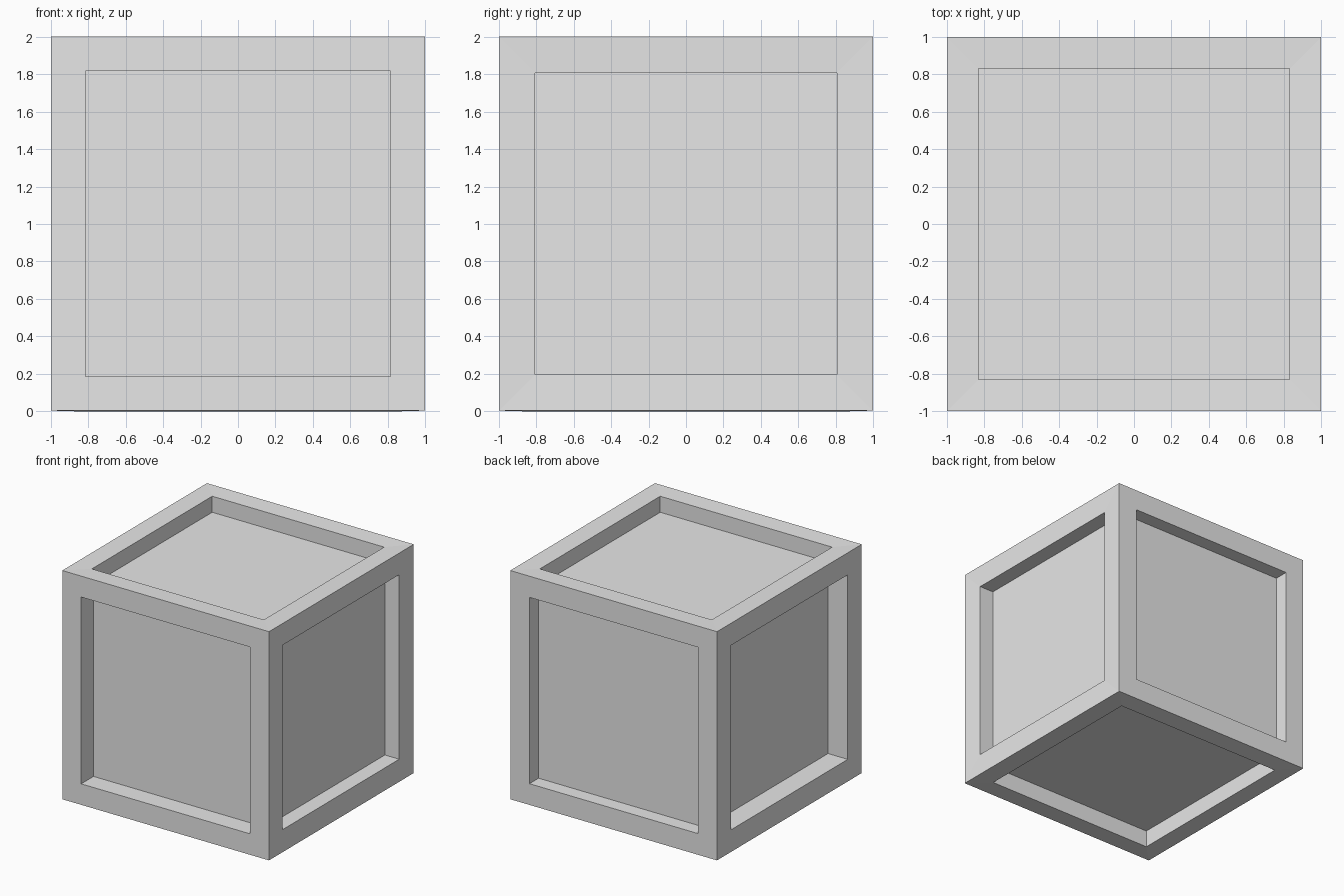
import bpy
import bmesh
from mathutils import Vector

# Remove the default object
default = bpy.data.objects.get("Cube")
if default:
    bpy.data.objects.remove(default, do_unlink=True)

grey = bpy.data.materials.new("plain grey")
grey.use_nodes = True
colour = (0.8, 0.8, 0.8, 1)
grey.diffuse_color = colour
grey.node_tree.nodes["Principled BSDF"].inputs["Base Color"].default_value = colour

# Per side: outward direction, half-width of opening, rim shift, panel depth
SIDES = [
    ((0, -1, 0), 0.815, 0.0, 0.17),
    ((0, 1, 0), 0.813, 0.0, 0.126),
    ((1, 0, 0), 0.805, -0.005, 0.138),
    ((-1, 0, 0), 0.805, 0.0, 0.19),
    ((0, 0, 1), 0.83, -0.005, 0.14),
    ((0, 0, -1), 0.83, 0.005, 0.15),
]

# Crate body: a cube whose faces are inset to a rim and sunk as panels
bm = bmesh.new()
bmesh.ops.create_cube(bm, size=1.996)
bm.normal_update()


def sink_panel(face, direction, half, rim, depth):
    bmesh.ops.inset_individual(bm, faces=[face], thickness=0.998 - half, use_even_offset=True)
    bmesh.ops.translate(bm, vec=direction * rim, verts=face.verts)
    panel = bmesh.ops.extrude_discrete_faces(bm, faces=[face])["faces"][0]
    bmesh.ops.translate(bm, vec=direction * -depth, verts=panel.verts)


outer = list(bm.faces)
for axis, half, rim, depth in SIDES:
    direction = Vector(axis)
    face = next(f for f in outer if f.is_valid and f.normal.dot(direction) > 0.9)
    outer.remove(face)
    sink_panel(face, direction, half, rim, depth)

# Stand the crate on the ground
bmesh.ops.translate(bm, vec=(0, 0, 1.002), verts=bm.verts)
bmesh.ops.recalc_face_normals(bm, faces=bm.faces)

mesh = bpy.data.meshes.new("panelled_crate")
bm.to_mesh(mesh)
bm.free()
mesh.materials.append(grey)
crate = bpy.data.objects.new("panelled_crate", mesh)
bpy.context.collection.objects.link(crate)
